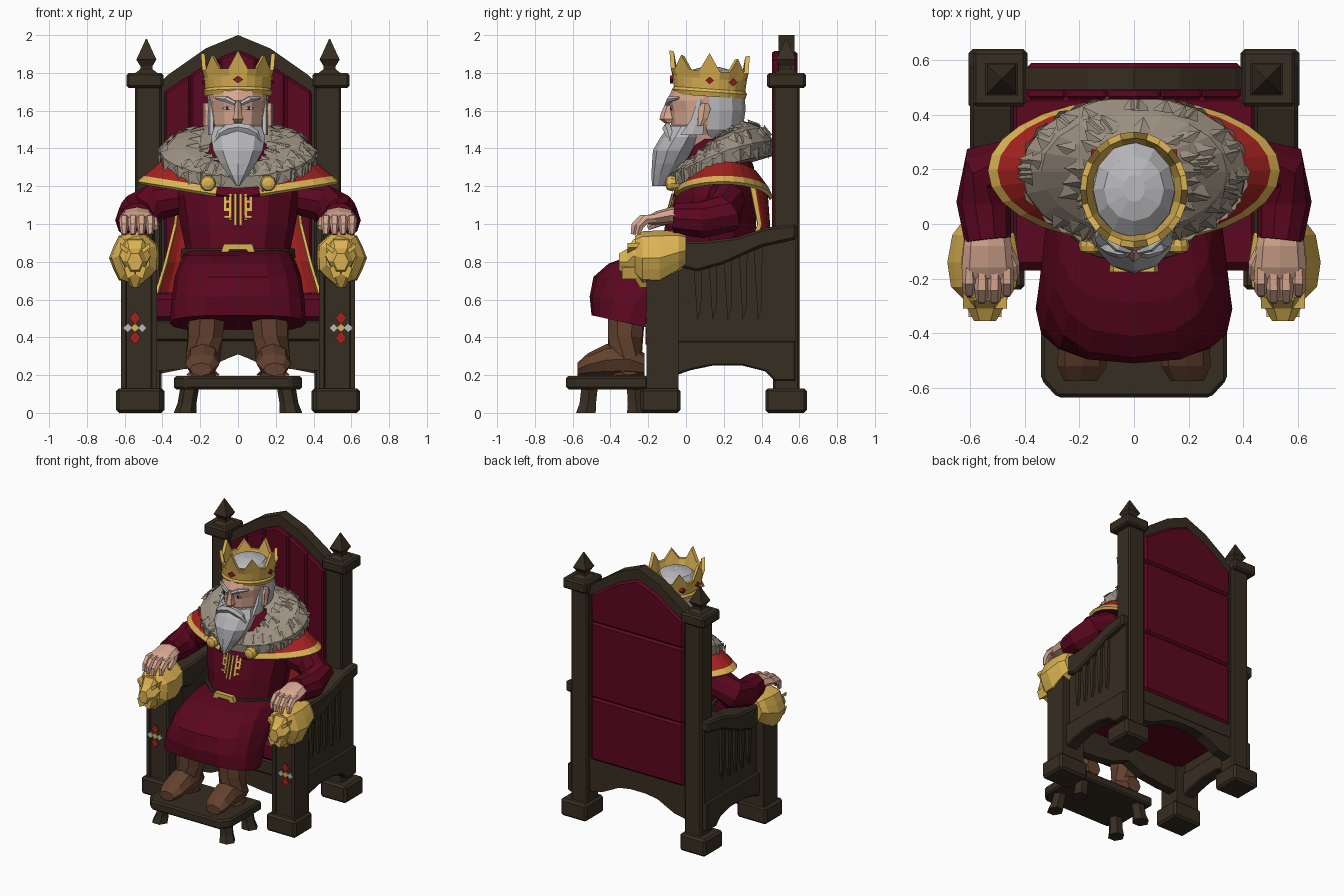
import bpy, bmesh, random
from math import sin, cos, pi, copysign
from mathutils import Vector

cube = bpy.data.objects.get("Cube")
if cube:
    bpy.data.objects.remove(cube)
random.seed(4)


def material(name, r, g, b):
    m = bpy.data.materials.new(name)
    m.use_nodes = True
    m.diffuse_color = (r, g, b, 1)
    m.node_tree.nodes["Principled BSDF"].inputs["Base Color"].default_value = (r, g, b, 1)
    return m


wood = material("dark wood", .037, .026, .015)
wine = material("burgundy cloth", .105, .002, .014)
red = material("bright red cloth", .36, .016, .014)
gold = material("gold", .71, .45, .085)
fur = material("taupe fur", .33, .28, .22)
hair = material("grey hair", .48, .48, .5)
skin = material("skin", .68, .39, .28)
leather = material("brown leather", .125, .053, .028)
ruby = material("ruby", .25, .01, .02)


def mesh(name, verts, faces, mat, mirror=False, bevel=0, bands=None, inset=None):
    """Mesh in world space; bands give a material per face, inset sinks the front face."""
    bm = bmesh.new()
    vs = [bm.verts.new(v) for v in verts]
    mats = list(dict.fromkeys(bands or [mat]))
    for i, f in enumerate(faces):
        face = bm.faces.new([vs[k] for k in f])
        if bands:
            face.material_index = mats.index(bands[i])
    bmesh.ops.recalc_face_normals(bm, faces=bm.faces)
    if inset:
        front = [f for f in bm.faces if f.normal.y < -.9]
        bmesh.ops.inset_individual(bm, faces=front, thickness=inset)
        bmesh.ops.inset_individual(bm, faces=front, thickness=.008, depth=-.012)
    data = bpy.data.meshes.new(name)
    bm.to_mesh(data)
    bm.free()
    for m in mats:
        data.materials.append(m)
    ob = bpy.data.objects.new(name, data)
    bpy.context.collection.objects.link(ob)
    if bevel:
        b = ob.modifiers.new("bevel", "BEVEL")
        b.width, b.segments = bevel, 1
    if mirror:
        ob.modifiers.new("mirror", "MIRROR").use_mirror_merge = False
    return ob


def loft(name, rings, mat, caps=True, loop=False, open_ring=False, band_mats=None, **kw):
    n, count = len(rings[0]), len(rings)
    faces, bands = [], []
    for i in range(count if loop else count - 1):
        j = (i + 1) % count
        for k in range(n - 1 if open_ring else n):
            l = (k + 1) % n
            faces.append((i * n + k, i * n + l, j * n + l, j * n + k))
            bands.append(band_mats[i] if band_mats else mat)
    if caps and not loop:
        faces += [tuple(range(n)), tuple(range((count - 1) * n, count * n))]
        bands += [bands[0], bands[-1]]
    return mesh(name, [p for r in rings for p in r], faces, mat, bands=bands, **kw)


def ring(z, rx, y0, y1, cx=0, n=12, p=1, tilt=0, phase=0):
    pts = []
    for k in range(n):
        a = 2 * pi * k / n + phase
        c, s = cos(a), sin(a)
        dy = copysign(abs(s) ** p, s) * (y1 - y0) / 2
        pts.append((cx + copysign(abs(c) ** p, c) * rx, (y0 + y1) / 2 + dy, z + tilt * dy))
    return pts


def yring(y, cx, cz, rx, rz, n=10, jag=0):
    return [(cx + rx * (1 - jag * (k % 2)) * cos(2 * pi * k / n), y,
             cz + rz * (1 - jag * (k % 2)) * sin(2 * pi * k / n)) for k in range(n)]


def tube(name, pts, radii, mat, n=8, **kw):
    pts, rings = [Vector(p) for p in pts], []
    for i, p in enumerate(pts):
        d = pts[min(i + 1, len(pts) - 1)] - pts[max(i - 1, 0)]
        q = d.to_track_quat("Z", "Y")
        rings.append([p + q @ Vector((radii[i] * cos(2 * pi * k / n), radii[i] * sin(2 * pi * k / n), 0))
                      for k in range(n)])
    return loft(name, rings, mat, **kw)


def prism(name, outline, axis, a, b, mat, **kw):
    def place(u, v, w):
        return {"x": (w, u, v), "y": (u, w, v), "z": (u, v, w)}[axis]
    return loft(name, [[place(u, v, w) for u, v in outline] for w in (a, b)], mat, **kw)


def frame(name, outer, inner, front, back, mat):
    loft(name, [[(x, y, z) for x, z in o] for o, y in
         [(outer, front), (outer, back), (inner, back), (inner, front)]], mat, loop=True)


def box(name, xs, ys, zs, mat, **kw):
    (a, b), (c, d) = xs, ys
    return prism(name, [(a, c), (b, c), (b, d), (a, d)], "z", *zs, mat, **kw)


def both(half):
    """Complete a symmetric outline from its right-hand points."""
    return half + [(-x, z) for x, z in reversed(half) if x > 0]


# Throne posts, feet, caps and finials
box("front_feet", (.4, .645), (-.24, -.03), (0, .13), wood, mirror=True, bevel=.015)
box("front_posts", (.43, .62), (-.21, -.04), (.1, .78), wood, mirror=True, inset=.035)
box("back_feet", (.39, .605), (.42, .64), (0, .13), wood, mirror=True, bevel=.015)
box("back_posts", (.405, .545), (.46, .6), (.1, 1.74), wood, mirror=True, bevel=.01)
box("post_caps", (.395, .59), (.43, .635), (1.72, 1.8), wood, mirror=True, bevel=.012)
loft("finials", [ring(z, r, .53 - r, .53 + r, cx=.485, n=4, phase=pi / 4) for z, r in
     [(1.79, .1), (1.82, .045), (1.835, .045), (1.87, .075), (1.98, .004)]], wood, mirror=True)

# Throne sides
arch = [(-.05, .2), (.02, .225), (.14, .25), (.3, .25), (.42, .22), (.47, .17), (.58, .17)]
prism("side_panels", arch + [(.58, .95), (.3, .88), (-.05, .8)], "x", .5, .56, wood, mirror=True)
prism("side_rails", arch + [(.58, .38), (-.05, .38)], "x", .49, .585, wood, mirror=True, bevel=.008)
prism("armrests", [(-.06, .91), (.1, .91), (.27, .93), (.42, .98), (.585, 1), (.585, .92), (.4, .88),
      (.2, .79), (.06, .75), (-.06, .78)], "x", .44, .6, wood, mirror=True, bevel=.012)
for i in range(5):
    y = .06 + .08 * i
    prism("side_slat", [(y - .02, .78 + i * .02), (y + .025, .8 + i * .02), (y + .02, .55), (y, .49)],
          "x", .55, .58, wood, mirror=True)

# Seat and aprons
box("seat_cushion", (-.46, .46), (-.17, .48), (.48, .63), wine, bevel=.03)
box("seat_base", (-.47, .47), (-.08, .5), (.42, .5), wine)
prism("front_apron", both([(.47, .5), (.47, .22), (.3, .23), (.14, .25), (.05, .29), (0, .31)])[::-1],
      "y", -.13, -.06, wood)
box("front_rail", (-.46, .46), (-.16, -.06), (.38, .49), wood, bevel=.01)
prism("back_apron", both([(.45, .46), (.45, .2), (.3, .23), (.16, .3), (.06, .315), (0, .315)])[::-1],
      "y", .49, .57, wood)

# Gabled backrest with padded panels
outer = both([(.42, .36), (.42, 1.74), (.37, 1.79), (.17, 1.93), (0, 2)])
gable = [(.39, 1.7), (.31, 1.755), (.15, 1.86), (0, 1.92)]
inner = both([(.39, .46)] + gable)
frame("backrest_frame", outer, inner, .49, .575, wood)
prism("backrest_core", inner, "y", .49, .55, wine)
prism("middle_padding", both([(.098, .6), (.098, 1.88), (0, 1.92)]), "y", .455, .5, wine, bevel=.012)
for a, b, s, t in [(.1, .25, 1.88, 1.79), (.25, .39, 1.79, 1.7)]:
    prism("side_padding", [(a, .6), (b, .6), (b, t), (a, s)], "y", .455, .5, wine, mirror=True, bevel=.012)
for low, high in [(.46, .93), (.93, 1.5)]:
    box("rear_padding", (-.385, .385), (.53, .59), (low, high), wine, bevel=.015)
prism("rear_top_padding", both([(.385, 1.5)] + gable), "y", .53, .59, wine, bevel=.015)

# Lion heads on the front posts
X = .545
loft("lion_manes", [yring(y, X, z, rx, rz, 14, .08) for y, z, rx, rz in
     [(0, .86, .09, .09), (-.04, .85, .12, .115), (-.14, .82, .138, .15), (-.23, .82, .125, .145),
      (-.27, .83, .085, .11)]], gold, mirror=True)
loft("lion_faces", [yring(y, X, z, rx, rz, 6) for y, z, rx, rz in
     [(-.2, .84, .1, .12), (-.28, .83, .08, .1), (-.31, .8, .065, .08), (-.355, .8, .04, .05)]],
     gold, mirror=True)
for s in (-1, 1):
    prism("lion_brow", [(X + s * .015, .85), (X + s * .08, .9), (X + s * .08, .875), (X + s * .02, .825)],
          "y", -.31, -.23, gold, mirror=True)
    prism("lion_cheek", [(X + s * .01, .79), (X + s * .06, .77), (X + s * .04, .71), (X, .73)],
          "y", -.34, -.2, gold, mirror=True)
loft("lion_chins", [ring(z, r, a, b, cx=X, n=6) for z, r, a, b in
     [(.78, .09, -.32, -.06), (.72, .06, -.29, -.1), (.665, .02, -.25, -.17)]], gold, mirror=True)

# Jewels on the posts
for dx, dz, m in [(0, .052, red), (0, -.052, red), (.038, 0, hair), (-.038, 0, hair), (0, 0, gold)]:
    w, h = (.03, .036) if m is red else (.024, .024)
    cx, cz = X + dx, .45 + dz
    prism("post_jewel", [(cx - w, cz), (cx, cz - h), (cx + w, cz), (cx, cz + h)], "y", -.215, -.206,
          m, mirror=True)

# Footstool
prism("footstool_top", [(-.34, -.57), (-.28, -.635), (.28, -.635), (.34, -.57), (.34, -.2), (-.34, -.2)],
      "z", .125, .195, wood, bevel=.012)
for y, dy in [(-.51, -.02), (-.27, .01)]:
    loft("footstool_legs", [ring(z, r, y + d - r, y + d + r, cx=x, n=6) for z, r, d, x in
         [(.14, .05, 0, .255), (.05, .05, dy / 2, .27), (0, .06, dy, .28)]], wood, mirror=True)

# Boots
tube("boot_shafts", [(.165, -.315, .54), (.175, -.32, .4), (.185, -.325, .28), (.185, -.32, .2)],
     [.105, .098, .09, .09], leather, mirror=True)
loft("boot_feet", [yring(y, x, .195 + h / 2, w, h / 2, 8) for y, x, w, h in
     [(-.22, .185, .06, .12), (-.3, .185, .09, .18), (-.42, .185, .092, .17), (-.52, .19, .09, .12),
      (-.575, .195, .06, .07)]], leather, mirror=True)

# Gown, torso and belt
loft("gown_skirt", [ring(z, rx, a, b, n=16, p=.75, tilt=t) for z, rx, a, b, t in
     [(.475, .36, -.5, -.12, -.22), (.6, .352, -.51, 0, -.06), (.72, .335, -.49, .25, 0),
      (.79, .31, -.41, .33, 0), (.835, .29, -.29, .35, 0), (.86, .27, -.13, .35, 0)]], wine)
loft("torso", [ring(z, rx, c - ry, c + ry) for z, rx, c, ry in
     [(.76, .29, .12, .26), (.88, .28, .12, .25), (1, .305, .13, .24), (1.15, .33, .15, .22),
      (1.3, .3, .17, .19), (1.45, .13, .17, .13)]], wine)
loft("belt", [ring(z, r, .12 - r + .03, .11 + r - .03) for z, r in
     [(.82, .28), (.82, .305), (.87, .3), (.87, .27)]], wood)
frame("belt_buckle", [(-.1, .82), (.1, .82), (.075, .895), (-.075, .895)],
      [(-.06, .835), (.06, .835), (.045, .865), (-.045, .865)], -.175, -.14, gold)


def chest_plate(x0, x1, z0, z1):
    def front(x, z):
        return (x, -.11 + (z - 1) * .27 + x * .21 - .006, z)
    mesh("chest_embroidery", [front(x0, z0), front(x1, z0), front(x1, z1), front(x0, z1)],
         [(0, 1, 2, 3)], gold, mirror=True).modifiers.new("thin", "SOLIDIFY").thickness = .006


for x, low in [(.006, .99), (.034, 1.02), (.06, 1.08)]:
    chest_plate(x, x + .014, low, 1.16)
for z in (1.03, 1.07, 1.11):
    chest_plate(.034, .074, z, z + .014)

# Arms and hands
tube("sleeves", [(.3, .2, 1.14), (.43, .21, 1.12), (.53, .2, 1.055), (.55, .08, 1.02), (.535, -.06, 1.03)],
     [.09, .105, .11, .1, .085], wine, n=10, mirror=True)
loft("palms", [yring(y, .535, z, rx, rz, 8) for y, z, rx, rz in
     [(0, 1.04, .07, .05), (-.08, 1.045, .088, .045), (-.16, 1.03, .096, .037), (-.2, 1.02, .085, .022)]],
     skin, mirror=True)
for i in range(4):
    x = .465 + .046 * i
    y = -.015 if i in (1, 2) else .01
    tube("finger", [(x, -.16, 1.03), (x, -.22 + y, 1.025), (x, -.255 + y, .99), (x, -.265 + y, .945)],
         [.024, .027, .024, .015], skin, n=6, mirror=True)
tube("thumbs", [(.48, -.08, 1.03), (.445, -.15, 1.01), (.435, -.2, .98)], [.03, .028, .015], skin,
     n=6, mirror=True)


# Cloak, mantle and fur collar
def cloak_ring(z, rx, y0, y1):
    angles = [0, .16] + [pi * k / 12 for k in range(1, 12)] + [pi - .16, pi]
    return [(rx * cos(a), y0 + (y1 - y0) * sin(a) ** .7, z) for a in angles]


cloak = loft("long_cloak", [cloak_ring(1.2, .32, .34, .43), cloak_ring(1, .34, .38, .445),
             cloak_ring(.8, .39, .3, .45), cloak_ring(.635, .44, .2, .45)], red,
             caps=False, open_ring=True)
cloak.data.materials.append(gold)
for i, f in enumerate(cloak.data.polygons):
    f.material_index = int(i % 14 in (0, 13))
cloak.modifiers.new("thickness", "SOLIDIFY").thickness = .015


def mantle_ring(rx, ry, z, rise):
    return [(rx * cos(a), .195 + ry * sin(a), z + rise * abs(cos(a)))
            for a in [2 * pi * k / 28 for k in range(28)]]


mantle = loft("shoulder_mantle", [mantle_ring(.22, .11, 1.29, .05), mantle_ring(.41, .195, 1.245, .085),
              mantle_ring(.5, .25, 1.175, .08), mantle_ring(.535, .265, 1.14, .085),
              mantle_ring(.52, .25, 1.125, .085), mantle_ring(.3, .2, 1.2, .06)], red, caps=False,
              band_mats=[red, red, gold, gold, wine])
for f in mantle.data.polygons:
    if abs(f.center.x) < .12 and f.center.y < 0:  # cloth between the clasps
        f.material_index = 2
levels = [(.405, .268, 1.36, .17), (.412, .272, 1.44, .19), (.34, .215, 1.51, .2), (.17, .13, 1.54, .19)]


def collar(i, a):
    rx, ry, z, dip = levels[i]
    return Vector((rx * cos(a), .193 + ry * sin(a), z - dip * ((1 - sin(a)) / 2) ** 1.7))


loft("fur_collar", [[collar(i, 2 * pi * k / 20) for k in range(20)] for i in range(4)], fur)
verts, faces = [], []
for i in range(130):
    level, a = i % 3, random.uniform(0, 2 * pi)
    low, high = collar(level, a), collar(level + 1, a)
    down = (low - high).normalized()
    side = (collar(level, a + .1) - low).normalized() * random.uniform(.03, .045)
    out = side.cross(down).normalized()
    out *= copysign(.014, out.dot(low - Vector((0, .2, 1.2))))
    mid = high.lerp(low, random.uniform(.1, .6))
    b = len(verts)
    verts += [mid + side, mid - side, mid + out - down * .02, mid + down * .055 + out]
    faces += [(b, b + 1, b + 2), (b, b + 2, b + 3), (b + 1, b + 3, b + 2), (b, b + 3, b + 1)]
mesh("fur_tufts", verts, faces, fur)
loft("cloak_clasps", [yring(y, .16, 1.215, r, r, 10) for y, r in
     [(-.03, .035), (-.08, .043), (-.1, .036), (-.108, .015)]], gold, mirror=True)

# Head, hair and beard
loft("head", [ring(z, rx, a, b) for z, rx, a, b in
     [(1.38, .09, .02, .22), (1.47, .11, -.06, .22), (1.53, .14, -.08, .25), (1.6, .148, -.085, .27),
      (1.655, .152, -.1, .28), (1.72, .15, -.07, .28)]], skin)
loft("back_hair", [ring(z, rx, a, b) for z, rx, a, b in
     [(1.45, .1, .08, .26), (1.5, .145, .05, .3), (1.6, .162, .04, .315), (1.72, .16, .03, .31)]], hair)
loft("hair_top", [ring(z, rx, a, b) for z, rx, a, b in
     [(1.69, .152, -.06, .3), (1.76, .15, -.05, .3), (1.81, .11, .01, .25), (1.83, .04, .08, .18)]], hair)
loft("sideburns", [ring(z, .018, a, b, cx=.14, n=6) for z, a, b in
     [(1.47, -.04, .1), (1.55, .02, .1), (1.66, .06, .1)]], hair, mirror=True)
loft("beard", [ring(z, rx, a, b, n=10, phase=pi / 10) for z, rx, a, b in
     [(1.52, .13, -.09, .1), (1.46, .15, -.135, .09), (1.39, .138, -.175, .05), (1.32, .1, -.18, 0),
      (1.26, .055, -.183, -.05), (1.2, .008, -.18, -.1)]], hair)
tube("moustache", [(-.01, -.098, 1.515), (.05, -.098, 1.505), (.09, -.09, 1.48), (.125, -.08, 1.43)],
     [.022, .028, .024, .006], hair, n=6, mirror=True)
loft("nose", [ring(z, rx, a, -.05, n=6, phase=pi / 6) for z, rx, a in
     [(1.65, .016, -.105), (1.58, .024, -.135), (1.555, .034, -.14), (1.535, .022, -.115)]], skin)
loft("ears", [ring(z, .02, a, b, cx=.165, n=6) for z, a, b in
     [(1.52, .06, .09), (1.56, .06, .12), (1.61, .06, .135), (1.64, .08, .12)]], skin, mirror=True)
tube("eyebrows", [(.014, -.1, 1.637), (.06, -.086, 1.66), (.12, -.04, 1.668)], [.012, .017, .007], hair,
     n=6, mirror=True)
prism("eyes", [(.03, 1.61), (.06, 1.624), (.085, 1.612), (.06, 1.602)], "y", -.082, -.074, hair, mirror=True)
box("pupils", (.05, .064), (-.086, -.078), (1.603, 1.622), wood, mirror=True)


# Crown
def crown_ring(z, r, peak=0):
    pts = ring(z, r, .125 - r * 1.08, .125 + r * 1.08, n=24, tilt=-.07)
    return [(x, y, h + (peak if k % 3 == 0 else 0) + (.02 if peak and k % 6 == 0 else 0))
            for k, (x, y, h) in enumerate(pts)]


loft("crown", [crown_ring(1.69, .15), crown_ring(1.675, .175), crown_ring(1.7, .183),
     crown_ring(1.715, .175), crown_ring(1.77, .182), crown_ring(1.81, .197, .075),
     crown_ring(1.81, .175, .07), crown_ring(1.72, .15)], gold, loop=True)
prism("front_jewel", [(-.028, 1.765), (0, 1.745), (.028, 1.765), (0, 1.785)], "y", -.085, -.07, ruby)
for y, z in [(.125, 1.76), (.25, 1.75)]:
    x = .182 if y < .2 else .15
    prism("side_jewel", [(y - .022, z), (y, z - .02), (y + .022, z), (y, z + .02)], "x", x - .02, x + .008,
          ruby, mirror=True)
